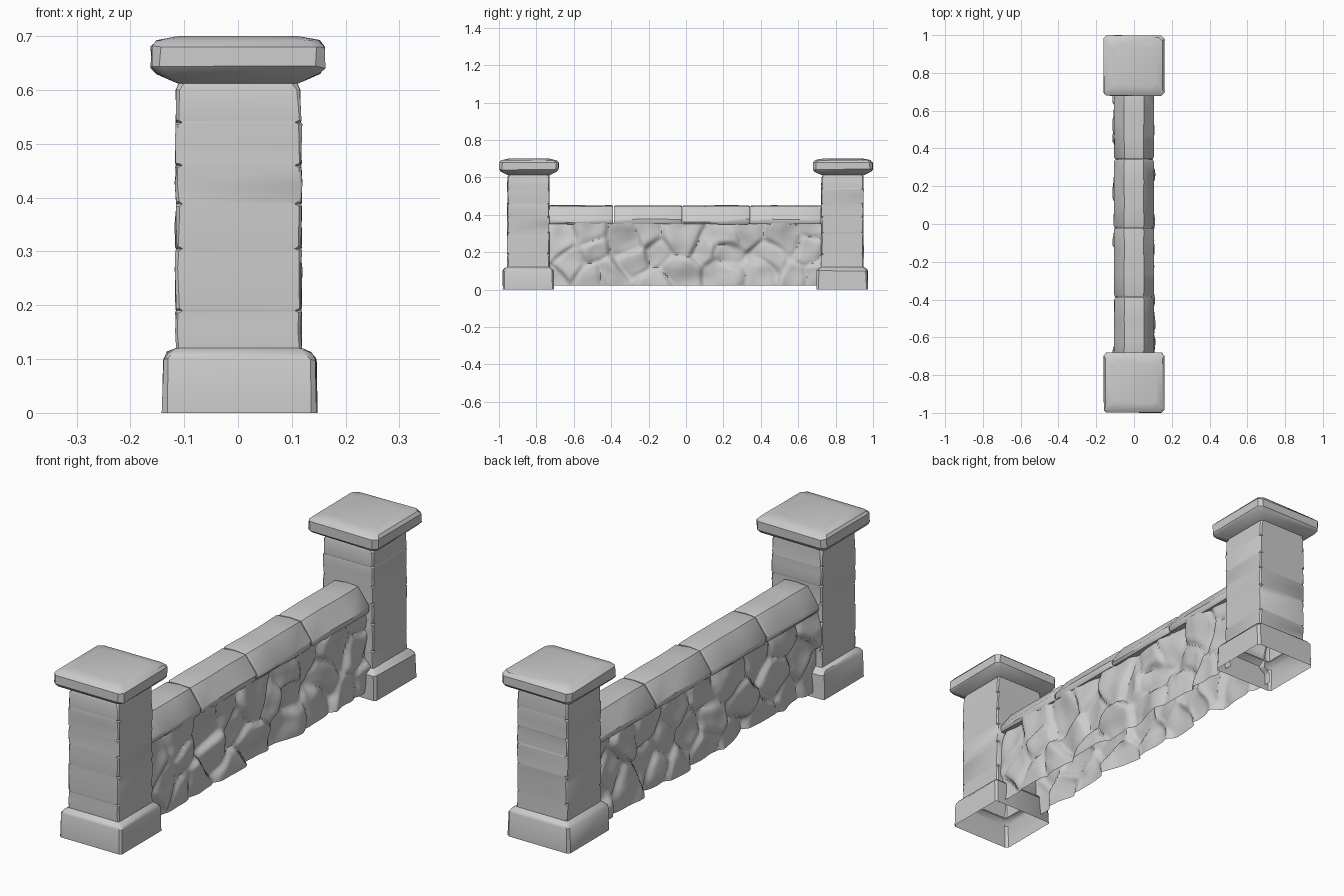
import bpy, bmesh, random
from math import exp
from mathutils import Vector, noise

if "Cube" in bpy.data.objects:
    bpy.data.objects.remove(bpy.data.objects["Cube"])

random.seed(11)
J = random.uniform


def loft(name, rings, start=True, end=True, angle=0.6, closed=True):
    """Skin a list of equal-length rings (or open strips) into one mesh object."""
    bm = bmesh.new()
    vs = [[bm.verts.new(p) for p in r] for r in rings]
    n = len(vs[0])
    for a, b in zip(vs, vs[1:]):
        for i in range(n if closed else n - 1):
            k = (i + 1) % n
            bm.faces.new((a[i], a[k], b[k], b[i]))
    if start:
        bm.faces.new(vs[0][::-1])
    if end:
        bm.faces.new(vs[-1])
    bmesh.ops.recalc_face_normals(bm, faces=bm.faces)
    me = bpy.data.meshes.new(name)
    bm.to_mesh(me)
    bm.free()
    ob = bpy.data.objects.new(name, me)
    bpy.context.collection.objects.link(ob)
    bpy.ops.object.select_all(action='DESELECT')
    ob.select_set(True)
    bpy.context.view_layer.objects.active = ob
    bpy.ops.object.shade_smooth_by_angle(angle=angle)
    return ob


def square(z, hx, hy, c, cx=0, cy=0, jit=0.0, jz=0.0):
    """Square ring with chamfered, slightly chipped corners."""
    pts = [(hx, -hy + c), (hx, hy - c), (hx - c, hy), (-hx + c, hy),
           (-hx, hy - c), (-hx, -hy + c), (-hx + c, -hy), (hx - c, -hy)]
    return [(cx + x + J(-jit, jit), cy + y + J(-jit, jit), z + J(-jz, jz)) for x, y in pts]


# pillars: open-bottomed plinth, coursed shaft, pillow-shaped cap
def pillar(side, yc):
    loft("pillar_base_" + side, [
        square(0, .143, .137, .008, .003, yc - .003, .002),
        square(.100, .142, .136, .010, .003, yc - .003, .002, .003),
        square(.112, .134, .128, .014, .003, yc - .003, .002, .002),
        square(.121, .116, .112, .006, .002, yc - .003)], False, False)

    rings = [square(.118, .117, .113, .005, .002, yc - .003)]
    for z in (.19, .305, .388, .46, .54):
        # swelling course, then a faint joint that only nicks the corners
        rings.append(square(z - .035, .117, .113, .005, .001, yc - .003, .002, .004))
        rings.append(square(z - .004, .1165, .113, .005, .001, yc - .003, .002, .001))
        rings.append(square(z, .1165, .113, .012, .001, yc - .003, .0008))
        rings.append(square(z + .004, .1165, .113, .005, .001, yc - .003, .002, .001))
    rings.append(square(.600, .115, .112, .006, 0, yc - .002, .001))
    rings.append(square(.618, .108, .108, .012, 0, yc))
    loft("pillar_shaft_" + side, rings, False, False)

    loft("pillar_cap_" + side, [
        square(.612, .112, .112, .010, 0, yc),
        square(.631, .152, .150, .014, 0, yc, .002, .002),
        square(.643, .161, .159, .016, 0, yc, .002, .003),
        square(.680, .161, .159, .016, 0, yc, .002, .003),
        square(.692, .150, .148, .020, 0, yc, .002, .001),
        square(.700, .112, .112, .020, 0, yc)], False, True)


pillar("front", -.84)
pillar("back", .839)

# coping stones with sloped shoulders
profile = [(.099, .350), (.106, .361), (.105, .376), (.052, .447), (0, .451),
           (-.052, .447), (-.105, .376), (-.106, .361), (-.099, .350)]
joints = [-.735, -.387, -.020, .343, .725]
for i, (y0, y1) in enumerate(zip(joints, joints[1:])):
    rings = []
    for t, s in ((.002, .94), (.012, 1), (.33, 1), (.67, 1), (-.012, 1), (-.002, .94)):
        y = y1 + t if t < 0 else y0 + t if t < .1 else y0 + (y1 - y0) * t
        rings.append([(x * s + J(-.0015, .0015), y, .40 + (z - .40) * s + J(-.0015, .0015))
                      for x, z in profile])
    loft("coping_stone_%d" % (i + 1), rings)


# rubble wall: softly merged cells make worn stones on each face
def stones(seed):
    rnd = random.Random(seed)
    u = rnd.uniform
    return [(Vector((-.70 + .175 * c + (.08 if r % 2 else 0) + u(-.06, .06),
                     .07 + .115 * r + u(-.04, .04))),
             u(-.006, .022), Vector((u(-.22, .22), u(-.18, .18))))
            for r in range(3) for c in range(-1, 10)]


def relief(y, z, cells, seed):
    w = noise.noise_vector(Vector((y * 6, z * 6, seed)))
    p = Vector((y + .04 * w.x, z + .04 * w.y))
    near = sorted(((p - c).length, i) for i, (c, h, t) in enumerate(cells))[:4]
    d0 = near[0][0]
    total = height = 0
    for d, i in near:
        c, h, tilt = cells[i]
        k = exp((d0 - d) / .009)
        total += k
        height += k * (h + tilt.dot(p - c))
    gap = min(1, (near[1][0] - d0) / .05)
    crack = (1 - gap) ** 2 * .013
    lump = noise.noise(Vector((y * 10, z * 10, seed + 5))) * .014
    return min(.114, .087 + height / total - crack + lump)


right, left = stones(3), stones(8)
rows = [.022 + .335 * k / 31 for k in range(32)]
rings = []
for k in range(141):
    y = -.74 + 1.47 * k / 140
    rings.append([(relief(y, z, right, 1), y, z) for z in rows] +
                 [(-relief(y, z, left, 20), y, z) for z in reversed(rows)])
loft("rubble_wall", rings, False, False, angle=.9, closed=False)
